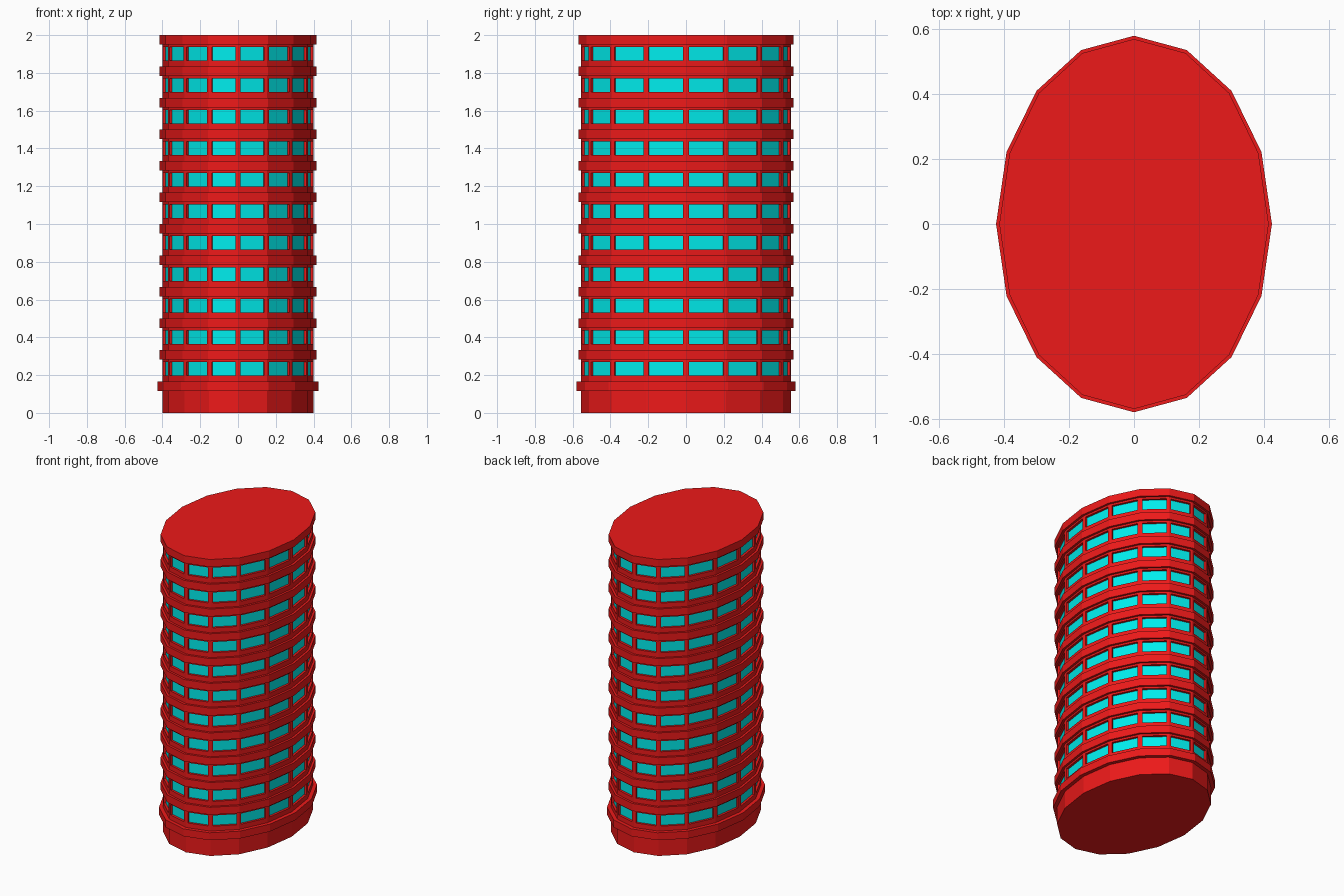
import bpy, bmesh, math

if "Cube" in bpy.data.objects:
    bpy.data.objects.remove(bpy.data.objects["Cube"])

SIDES, FLOORS = 16, 11
STEP = (2.0 - 0.167) / FLOORS


def material(name, rgb):
    m = bpy.data.materials.new(name)
    m.diffuse_color = (*rgb, 1)
    m.use_nodes = True
    m.node_tree.nodes["Principled BSDF"].inputs["Base Color"].default_value = m.diffuse_color
    return m


RED = material("red_wall", (0.85, 0.01, 0.01))
CYAN = material("cyan_glass", (0.0, 0.85, 0.85))


def oval_stack(bm, a, b, heights):
    """Capped 16-sided oval column; returns side faces per level."""
    rings = []
    for z in heights:
        rings.append([bm.verts.new((a * math.cos(2 * math.pi * i / SIDES),
                                    b * math.sin(2 * math.pi * i / SIDES), z))
                      for i in range(SIDES)])
    levels = []
    for lo, hi in zip(rings, rings[1:]):
        levels.append([bm.faces.new((lo[i], lo[(i + 1) % SIDES],
                                     hi[(i + 1) % SIDES], hi[i]))
                       for i in range(SIDES)])
    bm.faces.new(rings[0][::-1])
    bm.faces.new(rings[-1])
    bm.normal_update()
    return levels


def finish(bm, name, *mats):
    me = bpy.data.meshes.new(name)
    bm.to_mesh(me)
    bm.free()
    for m in mats:
        me.materials.append(m)
    ob = bpy.data.objects.new(name, me)
    bpy.context.collection.objects.link(ob)


def band(name, a, b, z0, z1):
    bm = bmesh.new()
    oval_stack(bm, a, b, (z0, z1))
    finish(bm, name, RED)


# Tower wall with recessed windows on every facet of every floor
heights = [0]
for f in range(FLOORS):
    z = 0.167 + f * STEP
    heights += [z + 0.017, z + STEP - 0.048]
heights.append(1.99)
bm = bmesh.new()
levels = oval_stack(bm, 0.40, 0.555, heights)
panes = [face for lev in levels[1::2] for face in lev]
bmesh.ops.inset_individual(bm, faces=panes, thickness=0.015, use_even_offset=True)
bm.normal_update()
normals = [p.normal.copy() for p in panes]
out = bmesh.ops.extrude_discrete_faces(bm, faces=panes)["faces"]
for face in out:
    face.normal_update()
    offset = face.normal * -0.015
    for v in face.verts:
        v.co += offset
    face.material_index = 1
finish(bm, "tower_wall", RED, CYAN)

# Wider ledge above the ground floor
band("base_ledge", 0.425, 0.58, 0.117, 0.167)

# Ledge above each row of windows, the last one being the roof
for f in range(1, FLOORS + 1):
    top = 0.167 + f * STEP
    band("roof_slab" if f == FLOORS else f"floor_ledge_{f}",
         0.415, 0.57, top - 0.05, top)
